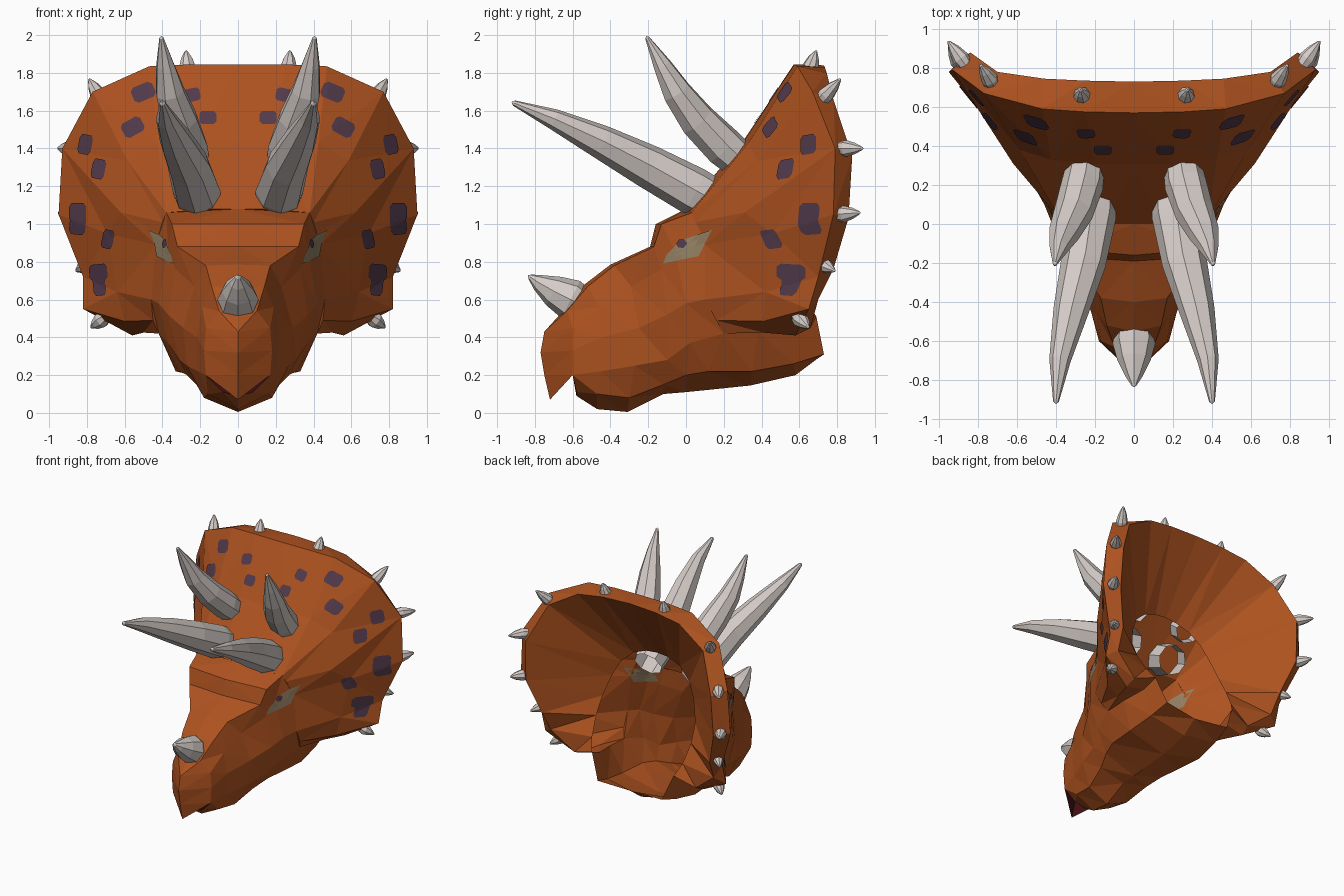
import bpy, bmesh, math
from mathutils import Vector
from mathutils.bvhtree import BVHTree

cube = bpy.data.objects.get("Cube")
if cube:
    bpy.data.objects.remove(cube, do_unlink=True)


def material(name, rgb):
    mat = bpy.data.materials.new(name)
    mat.use_nodes = True
    mat.diffuse_color = (*rgb, 1)
    mat.node_tree.nodes["Principled BSDF"].inputs["Base Color"].default_value = (*rgb, 1)
    return mat


SKIN = material("rust orange skin", (0.42, 0.085, 0.014))
HORN = material("pale horn", (0.66, 0.60, 0.57))
SPOT = material("dusky purple", (0.085, 0.042, 0.07))
EYE = material("tan eye", (0.29, 0.215, 0.125))
MOUTH = material("dark maroon mouth", (0.06, 0.005, 0.008))


def finish(name, bm, mats, mirrored=True):
    bmesh.ops.remove_doubles(bm, verts=bm.verts, dist=0.0005)
    bmesh.ops.recalc_face_normals(bm, faces=bm.faces)
    mesh = bpy.data.meshes.new(name)
    bm.to_mesh(mesh)
    bm.free()
    for mat in mats:
        mesh.materials.append(mat)
    obj = bpy.data.objects.new(name, mesh)
    bpy.context.collection.objects.link(obj)
    if mirrored:
        mod = obj.modifiers.new("Mirror", 'MIRROR')
        mod.use_clip = True
        mod.merge_threshold = 0.001


def loft(bm, rings, closed=False):
    """Skin neighbouring rings that have the same number of points."""
    rows = [[bm.verts.new(p) for p in ring] for ring in rings]
    for a, b in zip(rows, rows[1:]):
        n = len(a)
        for i in range(n if closed else n - 1):
            j = (i + 1) % n
            bm.faces.new((a[i], a[j], b[j], b[i]))
    return rows


def patch(bm, points, index=0):
    face = bm.faces.new([bm.verts.new(p) for p in points])
    face.material_index = index


# Head: half cross-sections from snout to brow, crown down to chin
head_rings = [
    [(0, -.66, .53), (.1, -.63, .54), (.17, -.6, .45), (.18, -.6, .33),
     (.17, -.6, .2), (.08, -.58, .11), (0, -.58, .09)],
    [(0, -.55, .67), (.14, -.52, .67), (.19, -.46, .56), (.22, -.45, .4),
     (.21, -.45, .22), (.16, -.47, .1), (0, -.47, .02)],
    [(0, -.4, .785), (.17, -.38, .78), (.23, -.29, .67), (.29, -.25, .45),
     (.27, -.27, .25), (.18, -.3, .08), (0, -.31, .005)],
    [(0, -.19, .88), (.32, -.17, .88), (.33, -.13, .76), (.37, -.1, .52),
     (.31, -.1, .28), (.22, -.12, .15), (0, -.12, .1)],
    [(0, -.16, 1), (.35, -.13, 1), (.37, -.06, .86), (.42, 0, .58),
     (.37, .02, .37), (.27, 0, .2), (0, 0, .11)],
    [(0, 0, 1.08), (.38, .03, 1.06), (.435, .1, .89), (.46, .1, .6),
     (.42, .2, .42), (.31, .12, .22), (0, .1, .12)],
]
bm = bmesh.new()
loft(bm, head_rings)
snout, brow = head_rings[0], head_rings[-1]
lip = (0, -.6, .2)
patch(bm, snout[4:] + [lip], 1)

# Hooked beak, folding to a centre ridge, with a dark hollow underside
beak_ridge = [(0, -.66, .53), (0, -.75, .43), (0, -.77, .32), (0, -.75, .2), (0, -.72, .07)]
palate = (0, -.64, .33)
loft(bm, [beak_ridge, snout[:5]])
patch(bm, (palate, snout[4], beak_ridge[-1]), 1)
patch(bm, (palate, snout[4], lip), 1)

# Open neck below the frill
neck_top = [(.42, .38, .43), (.38, .57, .46), (.37, .69, .51)]
loft(bm, [brow[4:],
          [neck_top[0], (.33, .35, .22), (0, .34, .145)],
          [neck_top[1], (.31, .57, .26), (0, .58, .2)],
          [neck_top[2], (.29, .73, .31), (0, .7, .29)]])

# Frill: front sheet, thick rim, hollow back sheet
root = [brow[0], (.15, 0, 1.08), brow[1], (.4, .05, 1.01), (.42, .08, .95),
        brow[2], brow[3], (.45, .16, .49), brow[4]]
rim_front = [(0, .57, 1.845), (.25, .575, 1.845), (.47, .59, 1.835), (.77, .67, 1.7),
             (.93, .79, 1.4), (.95, .78, 1.05), (.82, .7, .72), (.82, .65, .55), (.56, .58, .41)]
rim_back = [(0, .73, 1.84), (.25, .735, 1.83), (.46, .745, 1.8), (.7, .78, 1.66),
            (.84, .88, 1.36), (.85, .86, 1.03), (.76, .78, .76), (.74, .7, .6), (.55, .66, .45)]
hollow = [(0, .37, 1.3), (.1, .37, 1.29), (.21, .38, 1.25), (.31, .4, 1.16), (.37, .43, 1.04),
          (.42, .48, .88), (.43, .55, .74), (.41, .63, .6), neck_top[2]]
middle = [Vector(a).lerp(Vector(b), .5) + Vector((0, .02, -.02)) for a, b in zip(root, rim_front)]
middle[4] = Vector((.62, .31, 1.06))
middle[7] = Vector((.6, .41, .485))
middle[8] = Vector((.5, .41, .425))
loft(bm, [root, middle, rim_front, rim_back, hollow])
patch(bm, (root[-1], middle[-1], rim_front[-1], rim_back[-1], neck_top[2], neck_top[1], neck_top[0]))
# Close the seam between brow and frill
for start, end in ((0, 2), (2, 5), (6, 8)):
    patch(bm, root[start:end + 1])
bmesh.ops.triangulate(bm, faces=bm.faces)
surface = BVHTree.FromBMesh(bm)
finish("head_and_frill", bm, [SKIN, MOUTH])


# Thin painted plates that follow the skin
def plate(name, outline, direction, mat, lift):
    """Cast an outline onto the skin and fan it from its middle."""
    direction = Vector(direction)
    points = [Vector(p) for p in outline]
    centre = sum(points, Vector()) / len(points)
    ring = []
    for i, p in enumerate(points):
        ring += [p, p.lerp(points[(i + 1) % len(points)], .5)]
    inner = [p.lerp(centre, .5) for p in ring]

    def land(p):
        hit, normal, _, _ = surface.ray_cast(p - direction * 3, direction)
        if normal.dot(direction) > 0:
            normal = -normal
        return hit + normal * lift

    pm = bmesh.new()
    rows = loft(pm, [[land(p) for p in ring], [land(p) for p in inner]], closed=True)
    hub = pm.verts.new(land(centre))
    for i, v in enumerate(rows[1]):
        pm.faces.new((v, rows[1][(i + 1) % len(rows[1])], hub))
    finish(name, pm, [mat])


def blob(x, z, w, h, tilt):
    """Rounded rectangle in the frontal plane."""
    c, s = math.cos(tilt), math.sin(tilt)
    corners = [(-.5, -.3), (-.35, -.5), (.35, -.5), (.5, -.3),
               (.5, .3), (.35, .5), (-.35, .5), (-.5, .3)]
    return [(x + u * w * c - v * h * s, 0, z + u * w * s + v * h * c) for u, v in corners]


# The last four overlap in pairs to make two large irregular spots
spots = [(.245, 1.68, .09, .07, -.2), (.16, 1.56, .09, .07, 0), (.5, 1.695, .12, .085, -.4),
         (.555, 1.51, .115, .085, -.5), (.805, 1.42, .07, .105, .2), (.735, 1.29, .07, .105, .2),
         (.685, .92, .06, .1, .2), (.845, 1.06, .09, .1, 0), (.845, .995, .085, .1, .1),
         (.735, .745, .095, .085, -.1), (.73, .675, .065, .11, -.1)]
for n, spot in enumerate(spots):
    plate(f"frill_spot_{n + 1}", blob(*spot), (0, 1, 0), SPOT, .006)

# Eye, seen on the inside of the hollow head as well
eye = [(0, -.12, .79), (0, -.1, .84), (0, -.03, .91), (0, .14, .97), (0, .07, .83)]
for name, lift in (("eye", .005), ("eye_inside", -.005)):
    plate(name, eye, (-1, 0, 0), EYE, lift)
plate("pupil", [(0, -.02 + .03 * math.cos(k), .895 + .025 * math.sin(k)) for k in range(6)],
      (-1, 0, 0), SPOT, .009)


# Horns and spikes: eight-sided tapering sweeps
def horn(name, path, radii, mirrored=True, sides=8):
    path = [Vector(p) for p in path]
    hm = bmesh.new()
    rings = []
    for i, (p, r) in enumerate(zip(path, radii)):
        along = path[min(i + 1, len(path) - 1)] - path[max(i - 1, 0)]
        turn = along.to_track_quat('Z', 'Y')
        rings.append([p + turn @ Vector((r * math.cos(a), r * math.sin(a), 0))
                      for a in (math.tau * k / sides for k in range(sides))])
    rows = loft(hm, rings, closed=True)
    tip = hm.verts.new(path[-1] + (path[-1] - path[-2]).normalized() * radii[-1])
    for k in range(sides):
        hm.faces.new((rows[-1][k], rows[-1][(k + 1) % sides], tip))
    finish(name, hm, [HORN], mirrored)


horn("lower_brow_horn",
     [(.205, .2, 1.09), (.22, .04, 1.175), (.26, -.2, 1.305), (.325, -.45, 1.435),
      (.38, -.7, 1.555), (.4, -.91, 1.64)], [.115, .128, .115, .09, .055, .015])
horn("upper_brow_horn",
     [(.24, .34, 1.29), (.265, .2, 1.41), (.31, .06, 1.55), (.36, -.05, 1.7),
      (.385, -.125, 1.84), (.405, -.205, 1.985)], [.095, .108, .1, .08, .05, .012])
horn("nose_horn", [(0, -.54, .565), (0, -.61, .6), (0, -.7, .645), (0, -.78, .69), (0, -.825, .72)],
     [.09, .11, .085, .045, .015], mirrored=False)

spikes = [((.265, .65, 1.8), (.275, .69, 1.92)), ((.72, .71, 1.65), (.79, .82, 1.77)),
          ((.86, .81, 1.4), (.955, .94, 1.4)), ((.88, .8, 1.05), (.95, .925, 1.06)),
          ((.77, .7, .8), (.86, .79, .75)), ((.7, .59, .51), (.78, .65, .45))]
for n, (base, tip) in enumerate(spikes):
    base, tip = Vector(base), Vector(tip)
    horn(f"rim_spike_{n + 1}", [base.lerp(tip, t) for t in (0, .3, .65, .94)],
         [.036, .044, .03, .009])
